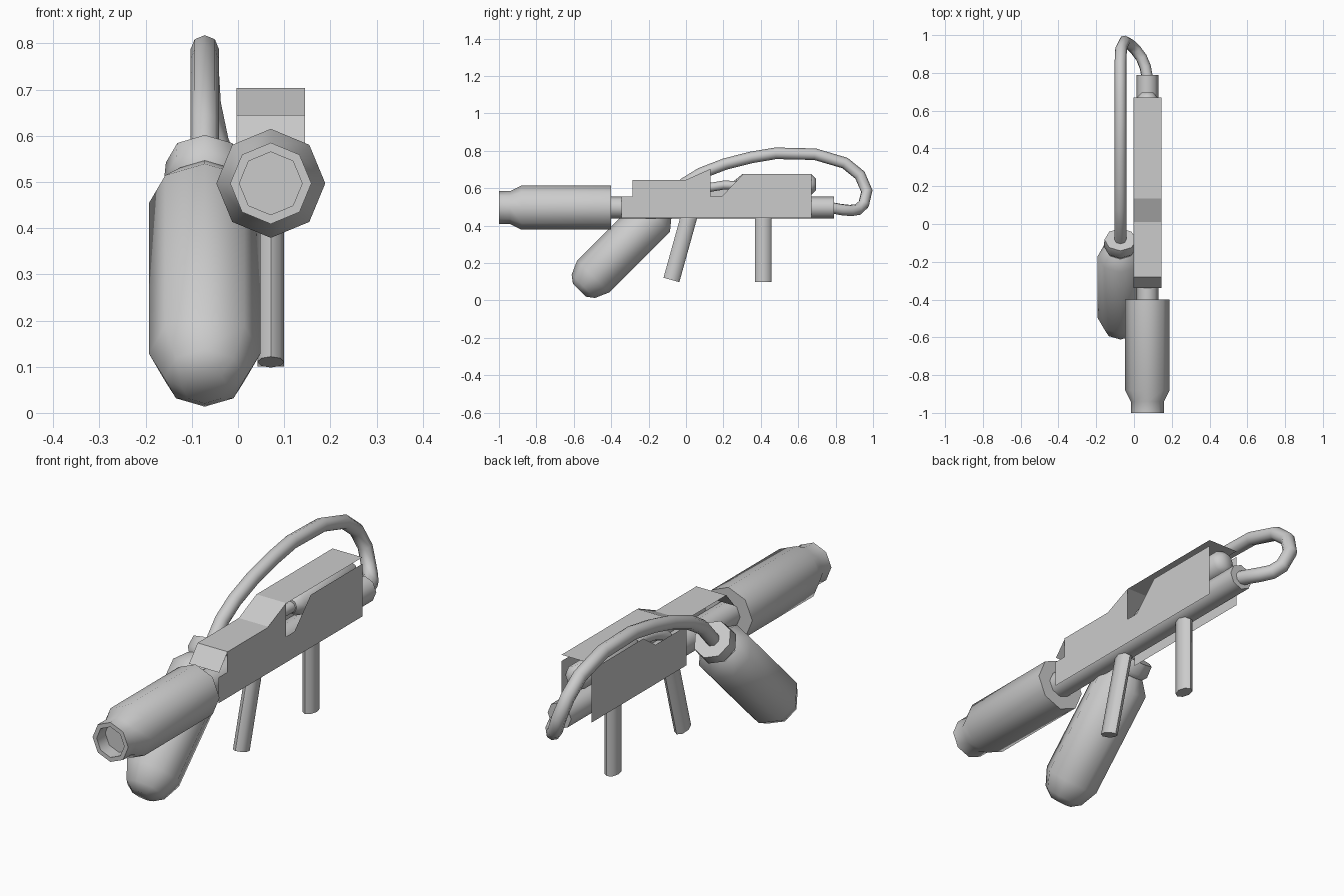
import bpy, bmesh
from math import cos, sin, pi, radians
from mathutils import Vector

if "Cube" in bpy.data.objects:
    bpy.data.objects.remove(bpy.data.objects["Cube"])

AX, AZ = 0.071, 0.497          # main barrel axis
TANK_X = -0.072


def finish(name, bm, angle=50):
    bmesh.ops.recalc_face_normals(bm, faces=bm.faces)
    me = bpy.data.meshes.new(name)
    bm.to_mesh(me)
    bm.free()
    for p in me.polygons:
        p.use_smooth = True
    me.set_sharp_from_angle(angle=radians(angle))
    ob = bpy.data.objects.new(name, me)
    bpy.context.collection.objects.link(ob)
    return ob


def lathe(name, profile, origin, axis, sides=8, squash=1.0):
    """Revolve (distance, radius) pairs about an axis in the YZ plane, capping both ends."""
    bm = bmesh.new()
    o, d, u = Vector(origin), Vector(axis).normalized(), Vector((1, 0, 0))
    v = d.cross(u)
    rings = []
    for t, r in profile:
        rings.append([bm.verts.new(o + d * t + u * (r * squash * cos(2 * pi * i / sides))
                                   + v * (r * sin(2 * pi * i / sides))) for i in range(sides)])
    for a, b in zip(rings, rings[1:]):
        for i in range(sides):
            j = (i + 1) % sides
            bm.faces.new((a[i], a[j], b[j], b[i]))
    bm.faces.new(rings[0])
    bm.faces.new(rings[-1])
    return finish(name, bm)


def side_panel(name, x, outline):
    bm = bmesh.new()
    bm.faces.new([bm.verts.new((x, y, z)) for y, z in outline])
    return finish(name, bm)


def hose(name, points, radius):
    cu = bpy.data.curves.new(name, 'CURVE')
    cu.dimensions = '3D'
    cu.bevel_depth = radius
    cu.bevel_resolution = 2
    cu.use_fill_caps = True
    sp = cu.splines.new('POLY')
    sp.points.add(len(points) - 1)
    for p, co in zip(sp.points, points):
        p.co = (*co, 1)
    sp.use_smooth = True
    ob = bpy.data.objects.new(name, cu)
    bpy.context.collection.objects.link(ob)


# Barrel, and nozzle with a recessed mouth
lathe("barrel_tube", [(-0.41, 0.058), (0.79, 0.058)], (AX, 0, AZ), (0, 1, 0))
lathe("nozzle", [(-0.94, 0.068), (-1.0, 0.068), (-1.0, 0.088), (-0.94, 0.088),
                 (-0.88, 0.118), (-0.40, 0.118)], (AX, 0, AZ), (0, 1, 0))

# Sheet housing: cut-out right side, shorter left side, floating top cover
side_panel("housing_right", 0.145, [(-0.345, 0.44), (-0.345, 0.555), (-0.285, 0.555),
           (-0.285, 0.645), (0, 0.645), (0.13, 0.703), (0.13, 0.555), (0.19, 0.555),
           (0.305, 0.675), (0.67, 0.675), (0.67, 0.44)])
side_panel("housing_left", -0.003, [(0, 0.44), (0, 0.615), (0.22, 0.615),
           (0.305, 0.675), (0.67, 0.675), (0.67, 0.44)])
bm = bmesh.new()
rows = [[bm.verts.new((x, y, z)) for x in (-0.003, 0.145)] for y, z in
        [(-0.34, 0.575), (-0.28, 0.645), (0.01, 0.645), (0.135, 0.703), (0.67, 0.703)]]
for a, b in zip(rows, rows[1:]):
    bm.faces.new((a[0], a[1], b[1], b[0]))
finish("top_cover", bm, 20)

# Small cylinder under the cover and its feed pipe
lathe("inner_cylinder", [(0.27, 0.03), (0.30, 0.055), (0.67, 0.055), (0.695, 0.032)],
      (AX, 0, 0.62), (0, 1, 0))
hose("feed_pipe", [(AX, 0.29, 0.615), (AX, 0.2, 0.617), (AX, 0.13, 0.605),
                   (0.06, 0.06, 0.58), (0.05, 0.02, 0.53)], 0.024)

# Slanted fuel tank with valve head
lathe("tank", [(-0.363, 0.05), (-0.335, 0.088), (-0.26, 0.121), (0.20, 0.121), (0.255, 0.076)],
      (TANK_X, -0.3125, 0.3125), (0, 1, 1))
lathe("tank_valve", [(0.25, 0.07), (0.275, 0.088), (0.325, 0.084)],
      (TANK_X, -0.3125, 0.3125), (0, 1, 1))

# Hose looping from the tank to the rear of the barrel
hose("supply_hose", [(TANK_X, -0.09, 0.535), (TANK_X, -0.01, 0.625), (TANK_X, 0.08, 0.68),
     (TANK_X, 0.21, 0.73), (TANK_X, 0.35, 0.765), (TANK_X, 0.48, 0.787), (TANK_X, 0.69, 0.782),
     (TANK_X, 0.85, 0.735), (-0.068, 0.93, 0.67), (-0.05, 0.967, 0.585), (-0.02, 0.95, 0.515),
     (0.01, 0.92, 0.487), (0.04, 0.88, 0.481), (0.06, 0.83, 0.486), (AX, 0.77, AZ)], 0.031)

# Handles
lathe("rear_grip", [(0, 0.044), (0.36, 0.044)], (AX, 0.413, 0.10), (0, 0, 1), 8, 0.66)
lathe("front_grip", [(0, 0.044), (0.37, 0.044)], (AX, -0.078, 0.11), (0, 0.1, 0.36), 8, 0.66)
